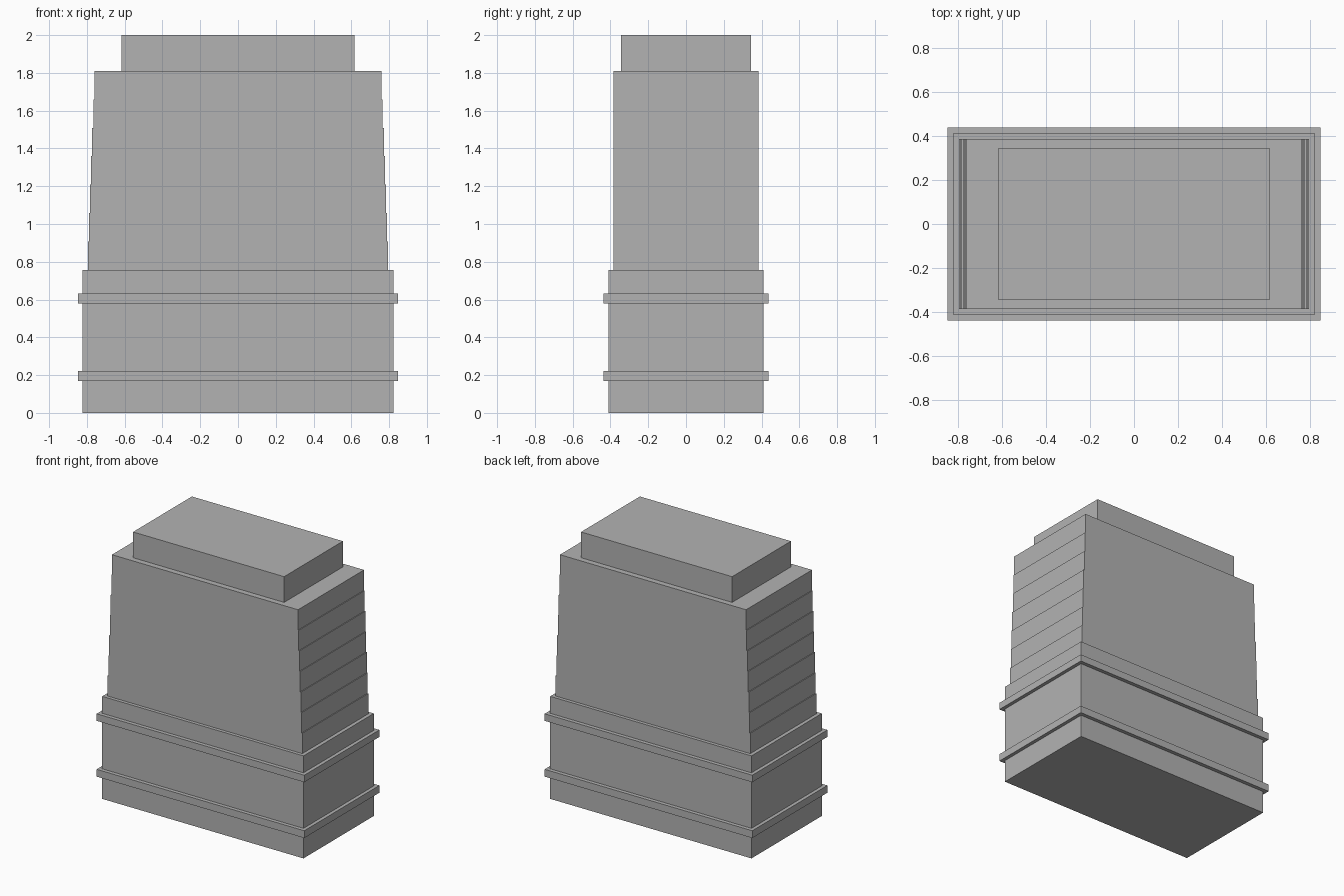
import bpy
import bmesh

cube = bpy.data.objects.get("Cube")
if cube:
    bpy.data.objects.remove(cube, do_unlink=True)

GREY = (0.45, 0.45, 0.45, 1.0)
grey = bpy.data.materials.new("stone_grey")
grey.use_nodes = True
grey.diffuse_color = GREY
grey.node_tree.nodes["Principled BSDF"].inputs["Base Color"].default_value = GREY


def extrude_profile(name, half_outline, half_depth):
    """Mirror a right-hand (x, z) outline and extrude it along y."""
    outline = half_outline + [(-x, z) for x, z in reversed(half_outline)]
    bm = bmesh.new()
    front = bm.faces.new([bm.verts.new((x, -half_depth, z)) for x, z in outline])
    back = bmesh.ops.extrude_face_region(bm, geom=[front], use_keep_orig=True)
    for v in back["geom"]:
        if isinstance(v, bmesh.types.BMVert):
            v.co.y = half_depth
    bmesh.ops.recalc_face_normals(bm, faces=bm.faces)
    mesh = bpy.data.meshes.new(name)
    bm.to_mesh(mesh)
    bm.free()
    mesh.materials.append(grey)
    obj = bpy.data.objects.new(name, mesh)
    bpy.context.collection.objects.link(obj)
    return obj


def block(name, half_width, half_depth, bottom, top):
    return extrude_profile(name, [(half_width, bottom), (half_width, top)], half_depth)


# Plinth with two projecting bands
BASE_TOP, BODY_TOP = 0.757, 1.81
block("base", 0.822, 0.41, 0.0, BASE_TOP)
block("lower_band", 0.848, 0.438, 0.168, 0.222)
block("upper_band", 0.848, 0.438, 0.58, 0.632)

# Tall body whose two ends step inward course by course
COURSES = 7
course_height = (BODY_TOP - BASE_TOP) / COURSES
steps = []
for i in range(COURSES):
    x = 0.795 - 0.035 * i / (COURSES - 1)
    z = BASE_TOP + i * course_height
    steps += [(x, z), (x, z + course_height)]
extrude_profile("stepped_body", steps, 0.385)

# Cap
block("cap", 0.617, 0.343, BODY_TOP, 2.0)
